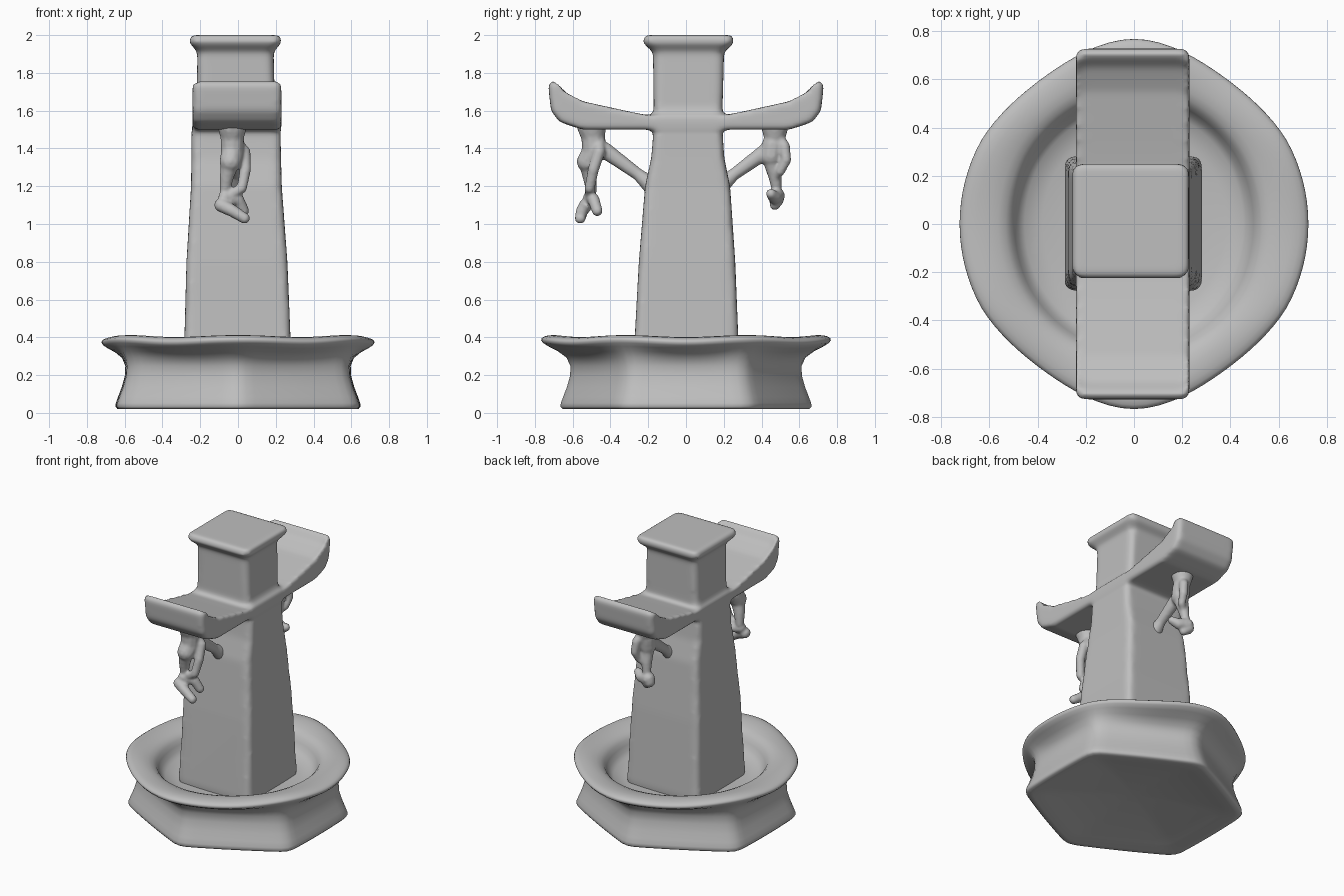
import bpy, bmesh, math
from mathutils import Vector

cube = bpy.data.objects.get("Cube")
if cube:
    bpy.data.objects.remove(cube, do_unlink=True)

stone = bpy.data.materials.new("grey_stone")
stone.use_nodes = True
GREY = (0.52, 0.52, 0.52, 1)
stone.diffuse_color = GREY
stone.node_tree.nodes["Principled BSDF"].inputs["Base Color"].default_value = GREY


def finish(bm, name):
    bmesh.ops.recalc_face_normals(bm, faces=bm.faces)
    mesh = bpy.data.meshes.new(name)
    bm.to_mesh(mesh)
    bm.free()
    mesh.materials.append(stone)
    mesh.polygons.foreach_set("use_smooth", [True] * len(mesh.polygons))
    obj = bpy.data.objects.new(name, mesh)
    bpy.context.collection.objects.link(obj)
    return obj


def loft(bm, rings):
    """Skin closed rings of points and cap both ends."""
    loops = [[bm.verts.new(point) for point in ring] for ring in rings]
    count = len(loops[0])
    for lower, upper in zip(loops, loops[1:]):
        for i in range(count):
            j = (i + 1) % count
            bm.faces.new((lower[i], lower[j], upper[j], upper[i]))
    bm.faces.new(loops[0][::-1])
    bm.faces.new(loops[-1])


def fuse(obj, voxel, passes):
    """Melt overlapping solids into one soft skin."""
    remesh = obj.modifiers.new("fuse", 'REMESH')
    remesh.mode = 'VOXEL'
    remesh.voxel_size = voxel
    remesh.use_smooth_shade = True
    soften = obj.modifiers.new("soften", 'SMOOTH')
    soften.factor = 0.5
    soften.iterations = passes


# Basin: each ring blends an ellipse with a hexagon; the rim is drawn out to
# a point at front and back and waves gently
def basin_ring(z, radius, stretch, hexness, point, wave):
    ring = []
    for i in range(48):
        angle = math.tau * i / 48
        corner = (angle - math.pi / 2) % (math.pi / 3) - math.pi / 6
        hexagon = math.cos(math.pi / 6) / math.cos(corner)
        r = radius * (1 + hexness * (hexagon - 1))
        r *= 1 + point * abs(math.sin(angle)) ** 12
        lift = wave * math.cos(6 * (angle - math.pi / 2))
        ring.append((r * math.cos(angle), r * stretch * math.sin(angle), z + lift))
    return ring


foot = [(.09, .05), (.06, .5), (.01, .72), (.03, .745), (.07, .73),
        (.2, .67), (.3, .68)]
lip = [(.35, .71), (.38, .74), (.4, .72), (.41, .67)]
bowl = [(.4, .56), (.37, .51), (.3, .49), (.25, .44), (.25, .05)]
rings = [basin_ring(z, r, .92, .9, 0, 0) for z, r in foot]
rings += [basin_ring(z, r, .96, .07, .1, .007) for z, r in lip]
rings += [basin_ring(z, r, 1.07, .05, 0, 0) for z, r in bowl]
bm = bmesh.new()
loft(bm, rings)
smooth = finish(bm, "basin").modifiers.new("smooth", 'SUBSURF')
smooth.levels = smooth.render_levels = 1


# Tower: tapered, slightly leaning square column with a flared cap
def square(z, half_x, half_y):
    corners = ((-1, -1), (1, -1), (1, 1), (-1, 1))
    lean = .007 * z
    return [(sx * half_x - lean, sy * half_y + lean, z) for sx, sy in corners]


tower = bmesh.new()
loft(tower, [square(*level) for level in (
    (.2, .27, .27), (.27, .285, .28), (.8, .267, .255), (1.2, .24, .225),
    (1.35, .237, .193), (1.5, .235, .182), (1.62, .207, .182),
    (1.91, .2, .187), (1.955, .243, .24), (2, .237, .235))])
edges = [e for e in tower.edges if abs(e.verts[0].co.z - e.verts[1].co.z) > .001]
bmesh.ops.bevel(tower, geom=edges, offset=.02, segments=3, affect='EDGES')

# Upswept arms at front and back, drawn as one mirrored side profile
half = [(.2, 1.5), (.55, 1.5), (.67, 1.54), (.715, 1.6), (.73, 1.74),
        (.7, 1.76), (.65, 1.7), (.55, 1.65), (.3, 1.595), (.2, 1.575)]
profile = half + [(-y, z) for y, z in reversed(half)]
arms = bmesh.new()
loft(arms, [[(x, y * s, 1.6 + (z - 1.6) * s) for y, z in profile]
            for x, s in ((-.24, .97), (-.22, 1), (.21, 1), (.23, .97))])
mesh = bpy.data.meshes.new("arm_profile")
arms.to_mesh(mesh)
arms.free()
tower.from_mesh(mesh)
bpy.data.meshes.remove(mesh)
fuse(finish(tower, "tower_with_arms"), .015, 9)


# Hanging ornaments: strands of overlapping balls that taper along a path
def strand(bm, thick, thin, path):
    path = [Vector(p) for p in path]
    legs = len(path) - 1
    for leg in range(legs):
        start, end = path[leg], path[leg + 1]
        steps = max(2, int((end - start).length / .012))
        for i in range(steps + 1):
            share = i / steps
            radius = thick + (thin - thick) * (leg + share) / legs
            ball = bmesh.ops.create_icosphere(bm, subdivisions=2, radius=radius)
            bmesh.ops.translate(bm, verts=ball["verts"], vec=start.lerp(end, share))


def ornament(name, side, strands):
    bm = bmesh.new()
    # Brace back to the column
    strand(bm, .05, .034, [(-.01, .18 * side, 1.2), (-.01, .25 * side, 1.26)])
    strand(bm, .033, .045, [(-.01, .25 * side, 1.26), (-.02, .43 * side, 1.39)])
    for thick, thin, path in strands:
        strand(bm, thick, thin, path)
    fuse(finish(bm, name), .009, 4)


ornament("front_ornament", -1, (
    # Collar, bulging trunk and tail
    (.08, .06, [(-.03, -.5, 1.52), (-.03, -.49, 1.45)]),
    (.065, .06, [(-.03, -.49, 1.45), (-.03, -.49, 1.38), (-.04, -.52, 1.33)]),
    (.05, .028, [(-.04, -.52, 1.33), (-.06, -.51, 1.25), (-.07, -.5, 1.17)]),
    # Side strand
    (.035, .026, [(-.01, -.46, 1.43), (.035, -.46, 1.38), (.04, -.49, 1.29),
                  (.02, -.51, 1.19), (-.03, -.51, 1.16)]),
    # Hooked leaf
    (.03, .036, [(.03, -.47, 1.07), (0, -.49, 1.13), (-.07, -.51, 1.14)]),
    (.038, .03, [(-.09, -.53, 1.1), (-.03, -.55, 1.07), (.035, -.56, 1.03)])))

ornament("back_ornament", 1, (
    # Collar, bulging trunk and tail
    (.075, .055, [(-.01, .47, 1.52), (-.01, .47, 1.45)]),
    (.06, .06, [(-.01, .46, 1.42), (-.01, .45, 1.36)]),
    (.05, .026, [(-.01, .45, 1.35), (-.02, .47, 1.26), (-.03, .48, 1.18)]),
    # Looping side strand
    (.035, .022, [(0, .49, 1.45), (.02, .52, 1.41), (.03, .53, 1.34),
                  (.02, .5, 1.28), (-.02, .47, 1.24)]),
    # Hooked leaf
    (.028, .045, [(.06, .45, 1.16), (.02, .47, 1.14), (-.04, .48, 1.15)]),
    (.04, .028, [(-.05, .48, 1.13), (-.02, .47, 1.1)])))
